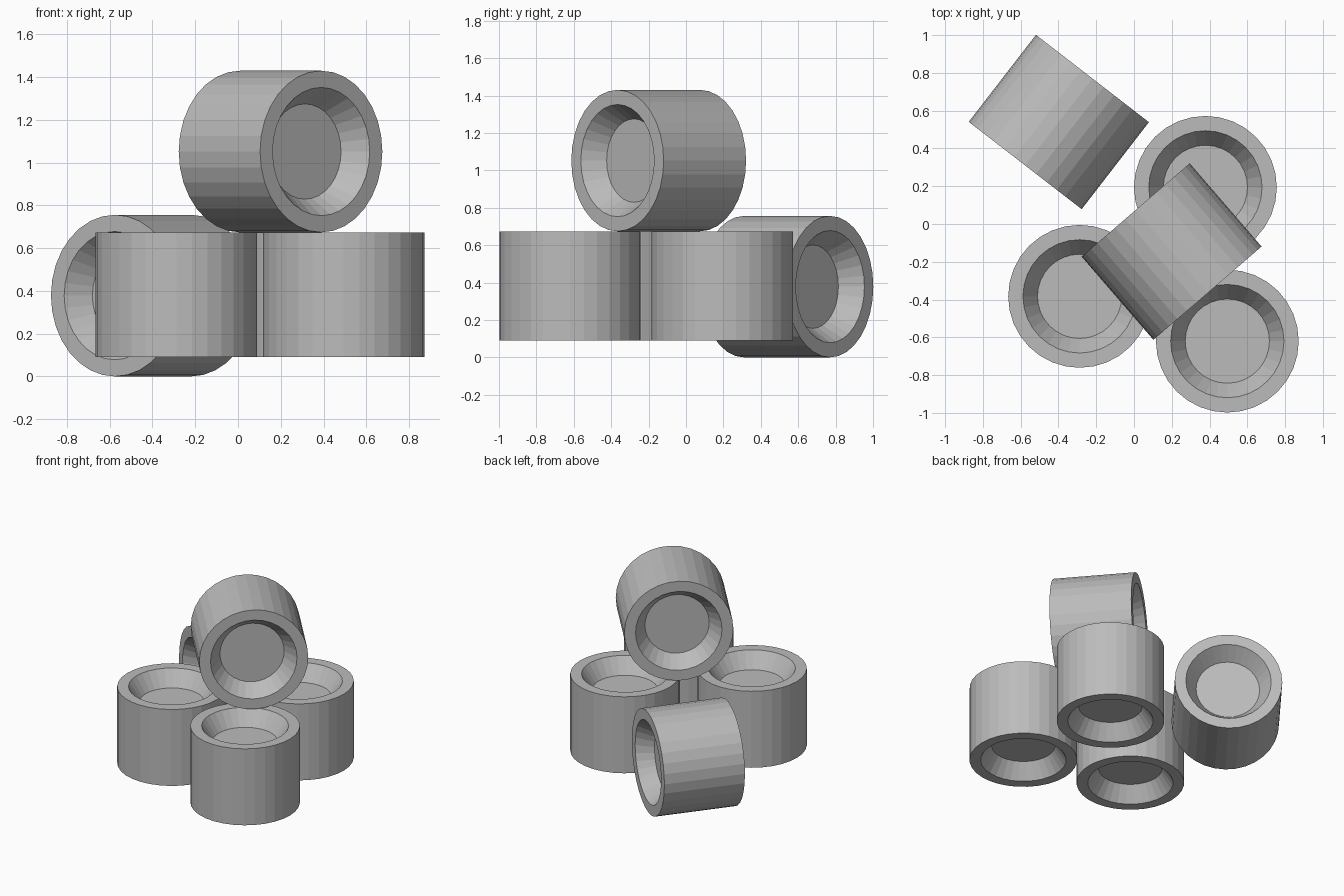
import bpy, bmesh, math
from mathutils import Matrix

cube = bpy.data.objects.get("Cube")
if cube:
    bpy.data.objects.remove(cube, do_unlink=True)

SIDES = 32
RADIUS, HALF = 0.378, 0.291            # outer size of a ring
RIM, FLOOR, DEPTH = 0.30, 0.223, 0.116  # tapered recess in each end

grey = bpy.data.materials.new("plain grey")
grey.use_nodes = True
colour = (0.5, 0.5, 0.5, 1)
grey.diffuse_color = colour
grey.node_tree.nodes["Principled BSDF"].inputs["Base Color"].default_value = colour


def make_cup(name, location, tilt=0, heading=0):
    """Short cylinder, dished at both ends; heading turns its tilted axis."""
    half = [(FLOOR, HALF - DEPTH), (RIM, HALF), (RADIUS, HALF)]
    profile = half + [(r, -z) for r, z in reversed(half)]
    bm = bmesh.new()
    loops = []
    for r, z in profile:
        loops.append([bm.verts.new((r * math.cos(a), r * math.sin(a), z))
                      for a in (2 * math.pi * i / SIDES for i in range(SIDES))])
    # walls, rims and recess slopes
    for upper, lower in zip(loops, loops[1:]):
        for i in range(SIDES):
            j = (i + 1) % SIDES
            bm.faces.new((upper[i], lower[i], lower[j], upper[j]))
    # recess floors
    bm.faces.new(loops[0])
    bm.faces.new(reversed(loops[-1]))
    bmesh.ops.recalc_face_normals(bm, faces=bm.faces)
    mesh = bpy.data.meshes.new(name)
    bm.to_mesh(mesh)
    bm.free()
    mesh.materials.append(grey)
    obj = bpy.data.objects.new(name, mesh)
    bpy.context.collection.objects.link(obj)
    obj.matrix_world = (Matrix.Translation(location)
                        @ Matrix.Rotation(math.radians(heading), 4, 'Z')
                        @ Matrix.Rotation(math.radians(tilt), 4, 'Y'))
    return obj


# three standing cylinders
make_cup("standing_cylinder_right", (-0.288, -0.383, 0.382))
make_cup("standing_cylinder_front", (0.494, -0.62, 0.382))
make_cup("standing_cylinder_back", (0.378, 0.194, 0.382))
# one lying on the ground behind, one lying across the top
make_cup("fallen_cylinder", (-0.398, 0.54, 0.378), 90, 52.3)
make_cup("top_cylinder", (0.199, -0.146, 1.052), 90, -49.2)
